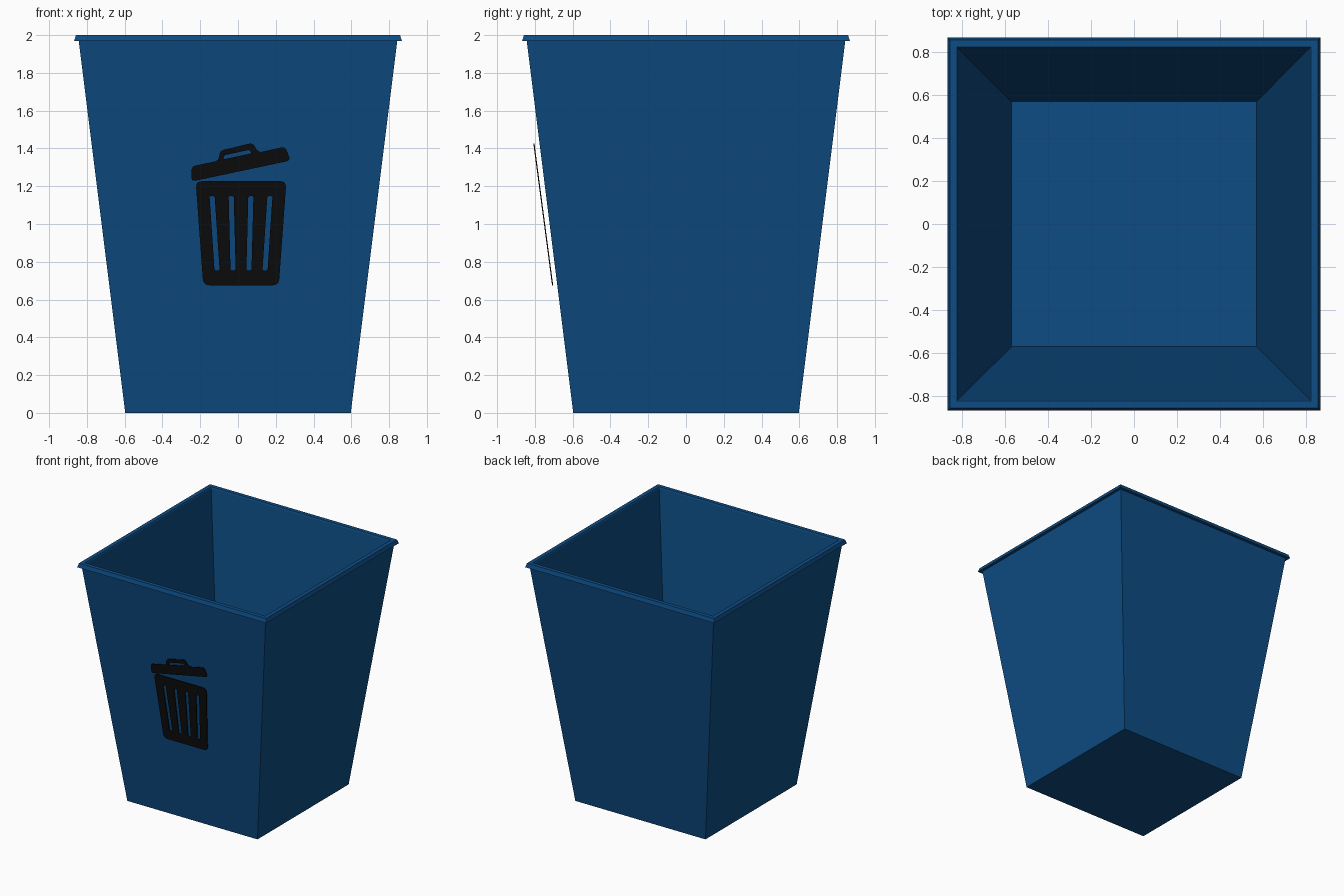
import bpy, bmesh
from mathutils import Vector

if "Cube" in bpy.data.objects:
    bpy.data.objects.remove(bpy.data.objects["Cube"])


def material(name, rgb):
    m = bpy.data.materials.new(name)
    m.diffuse_color = (*rgb, 1)
    m.use_nodes = True
    m.node_tree.nodes["Principled BSDF"].inputs["Base Color"].default_value = m.diffuse_color
    return m


blue = material("bin blue", (0.004, 0.072, 0.226))
black = material("symbol black", (0.004, 0.004, 0.004))


def add(name, mesh, mat):
    ob = bpy.data.objects.new(name, mesh)
    mesh.materials.clear()
    mesh.materials.append(mat)
    bpy.context.collection.objects.link(ob)
    return ob


# Bin: square rings swept from the inner floor, over the rim, down to the base
rings = [(0.57, 0.02), (0.82, 1.99), (0.825, 2.0), (0.858, 2.0),
         (0.868, 1.968), (0.843, 1.968), (0.597, 0.0)]
bm = bmesh.new()
loops = [[bm.verts.new((sx * r, sy * r, z))
          for sx, sy in ((-1, -1), (1, -1), (1, 1), (-1, 1))] for r, z in rings]
for a, b in zip(loops, loops[1:]):
    for i in range(4):
        j = (i + 1) % 4
        bm.faces.new((a[i], a[j], b[j], b[i]))
bm.faces.new(loops[0])
bm.faces.new(loops[-1])
bmesh.ops.recalc_face_normals(bm, faces=bm.faces)
mesh = bpy.data.meshes.new("bin_body")
bm.to_mesh(mesh)
bm.free()
add("bin_body", mesh, blue)


def rounded(points, radius, steps=4):
    """Round every corner of a polygon with a small quadratic arc."""
    out = []
    n = len(points)
    for i in range(n):
        p, c, q = (Vector(points[k % n]) for k in (i - 1, i, i + 1))
        a = c + (p - c).normalized() * min(radius, (p - c).length * 0.45)
        b = c + (q - c).normalized() * min(radius, (q - c).length * 0.45)
        for s in range(steps + 1):
            t = s / steps
            out.append(a * (1 - t) ** 2 + c * 2 * t * (1 - t) + b * t * t)
    return out


def plate(name, outlines):
    """Thin plate with holes, laid parallel to the sloping front wall."""
    cu = bpy.data.curves.new(name, 'CURVE')
    cu.dimensions = '2D'
    cu.fill_mode = 'BOTH'
    cu.extrude = 0.003
    for pts, radius in outlines:
        pts = rounded(pts, radius)
        sp = cu.splines.new('POLY')
        sp.points.add(len(pts) - 1)
        for p, co in zip(sp.points, pts):
            p.co = (co.x, co.y, 0, 1)
        sp.use_cyclic_u = True
    tmp = bpy.data.objects.new(name + "_curve", cu)
    bpy.context.collection.objects.link(tmp)
    dg = bpy.context.evaluated_depsgraph_get()
    me = bpy.data.meshes.new_from_object(tmp.evaluated_get(dg))
    bpy.data.objects.remove(tmp)
    for v in me.vertices:
        x, z, t = v.co
        v.co = (x, -(0.617 + 0.132 * z) - t, z)
    me.name = name
    return add(name, me, black)


# Symbol: slotted bin
cx = 0.016
bin_shape = [([(cx - 0.24, 1.227), (cx + 0.24, 1.227),
               (cx + 0.2, 0.675), (cx - 0.2, 0.675)], 0.035)]
for top, bottom in ((-0.153, -0.127), (-0.052, -0.042), (0.052, 0.042), (0.153, 0.127)):
    w = 0.0135
    bin_shape.append(([(cx + top - w, 1.147), (cx + top + w, 1.147),
                       (cx + bottom + w, 0.755), (cx + bottom - w, 0.755)], 0.006))
plate("symbol_bin", bin_shape)

# Symbol: tilted lid with its handle
lid = [(-0.246, 1.305), (-0.103, 1.335), (-0.095, 1.388), (0.078, 1.43),
       (0.108, 1.378), (0.25, 1.41), (0.278, 1.336), (-0.246, 1.225)]
hole = [(-0.078, 1.342), (-0.072, 1.364), (0.06, 1.393), (0.072, 1.374)]
plate("symbol_lid", [(lid, 0.022), (hole, 0.005)])
